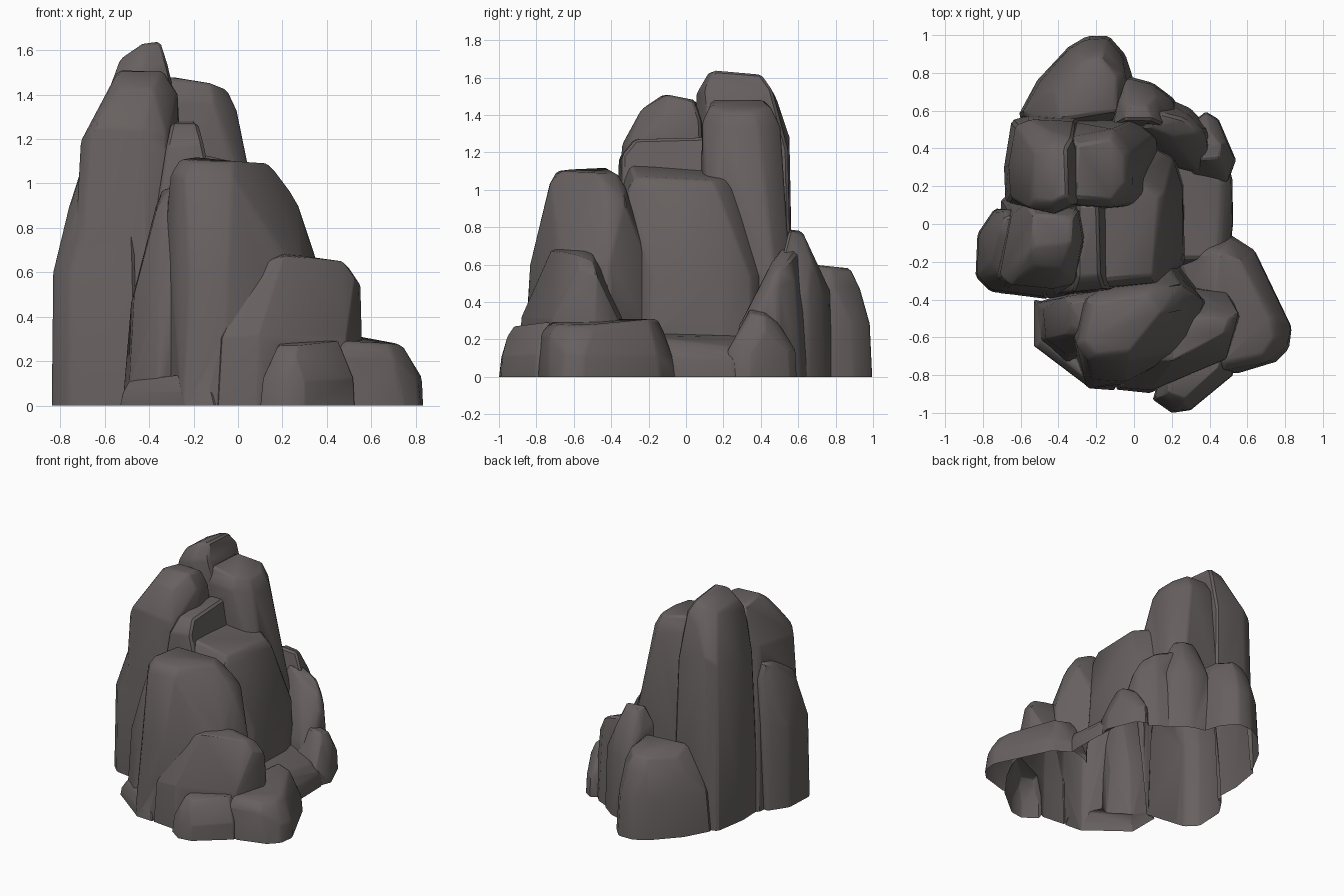
import bpy, bmesh, math, random
from mathutils import Vector

if "Cube" in bpy.data.objects:
    bpy.data.objects.remove(bpy.data.objects["Cube"])

random.seed(4)
stone = bpy.data.materials.new("dark_grey_stone")
stone.diffuse_color = (0.135, 0.118, 0.116, 1)
stone.use_nodes = True
stone.node_tree.nodes["Principled BSDF"].inputs["Base Color"].default_value = stone.diffuse_color
parts = bpy.data.collections.new("rock_parts")
bpy.context.scene.collection.children.link(parts)


def rock(name, base, top, grow=0.05, drop=0.09, waist=(0.5, 0.93), bevel=0.014):
    """Faceted boulder: hull of a ground outline, a waist, a wider shoulder and a crown."""
    pts = [Vector((x, y, z)) for x, y in base for z in (-0.1, 0.0)]
    crown = [Vector(p) for p in top]
    mid = sum(crown, Vector()) / len(crown)
    foot = sum((Vector((x, y, 0)) for x, y in base), Vector()) / len(base)
    for x, y in base:
        p = foot.lerp(Vector((x, y, 0)), waist[1] + random.uniform(-.02, .02))
        pts.append(p + Vector((0, 0, mid.z * (waist[0] + random.uniform(-.04, .04)))))
    for p in crown:
        out = Vector((p.x - mid.x, p.y - mid.y, 0)).normalized()
        pts += [p, p + out * grow * random.uniform(0.8, 1.2)
                - Vector((0, 0, drop * random.uniform(0.8, 1.3)))]
    bm = bmesh.new()
    for p in pts:
        bm.verts.new(p)
    bmesh.ops.convex_hull(bm, input=bm.verts[:])
    loose = [v for v in bm.verts if not v.link_faces]
    bmesh.ops.delete(bm, geom=loose, context='VERTS')
    bmesh.ops.dissolve_limit(bm, angle_limit=math.radians(6), verts=bm.verts[:], edges=bm.edges[:])
    sharp = [e for e in bm.edges if len(e.link_faces) == 2
             and e.calc_face_angle(0) > math.radians(20) and max(v.co.z for v in e.verts) > -0.05]
    bmesh.ops.bevel(bm, geom=sharp, offset=bevel, segments=1, affect='EDGES', clamp_overlap=True)
    bmesh.ops.recalc_face_normals(bm, faces=bm.faces[:])
    me = bpy.data.meshes.new(name)
    bm.to_mesh(me)
    bm.free()
    me.materials.append(stone)
    ob = bpy.data.objects.new(name, me)
    parts.objects.link(ob)
    return ob


# Tall towers at the back
first = rock("peak_tower", [(-.68, .1), (-.69, .3), (-.65, .55), (-.55, .58), (-.28, .57), (-.2, .1)],
             [(-.53, .13, 1.56), (-.53, .38, 1.55), (-.44, .42, 1.59), (-.36, .4, 1.62), (-.35, .15, 1.64), (-.43, .12, 1.63)],
             grow=.06, drop=.09, waist=(.78, .86))
rock("right_tower", [(-.4, .05), (-.4, .57), (.03, .58), (.14, .48), (.16, .1)],
     [(-.32, .14, 1.48), (-.3, .42, 1.48), (-.12, .45, 1.45), (-.05, .36, 1.42), (-.05, .22, 1.42), (-.12, .13, 1.45)],
     waist=(.4, .9))
# Front left tower with its shoulders
rock("left_tower", [(-.78, -.3), (-.72, -.37), (-.4, -.40), (-.25, -.36), (-.2, .14), (-.7, .14)],
     [(-.54, -.12, 1.51), (-.53, -.22, 1.44), (-.38, -.24, 1.43), (-.34, -.1, 1.51), (-.33, .04, 1.48), (-.53, .05, 1.48)],
     grow=.06, drop=.12, waist=(.84, .73))
rock("left_shoulder", [(-.84, -.28), (-.76, -.36), (-.45, -.4), (-.5, .08), (-.74, .08), (-.83, -.05)],
     [(-.76, -.2, .9), (-.7, -.27, .95), (-.5, -.3, 1.05), (-.55, .02, 1.1), (-.68, .04, 1.08), (-.71, -.02, 1.06)],
     grow=.04, drop=.12, waist=(.6, .96))
# Middle steps
rock("upper_step", [(-.45, -.4), (-.4, .2), (-.02, .2), (.0, -.37)],
     [(-.3, -.28, 1.27), (-.3, .1, 1.28), (-.19, .1, 1.28), (-.18, -.27, 1.27)], grow=.07, drop=.1, waist=(.5, .85))
rock("middle_step", [(-.3, -.35), (-.2, .42), (.1, .44), (.22, .37), (.27, .2), (.28, -.2), (.1, -.36)],
     [(-.2, -.3, 1.14), (-.2, .2, 1.1), (.0, .23, 1.07), (.13, .14, 1.05), (.1, -.27, 1.07)],
     grow=.05, drop=.06, waist=(.5, .91))
# Front buttress
rock("front_block", [(-.25, -.87), (-.05, -.87), (.3, -.68), (.41, -.4), (.2, -.17), (.0, -.2), (-.2, -.3), (-.38, -.5)],
     [(-.26, -.62, 1.11), (-.2, -.69, 1.1), (-.02, -.67, 1.1), (.14, -.47, 1.09), (.23, -.45, .97), (.2, -.36, .98),
      (.08, -.37, 1.09), (-.2, -.42, 1.12)],
     grow=.05, drop=.06, waist=(.55, .89))
rock("front_left_rib", [(-.52, -.42), (-.5, -.62), (-.36, -.74), (-.2, -.7), (-.2, -.3)],
     [(-.34, -.42, .97), (-.33, -.54, .95), (-.24, -.58, 1.0), (-.22, -.4, 1.0)], waist=(.5, .75))
rock("front_left_foot", [(-.53, -.4), (-.53, -.65), (-.35, -.77), (-.24, -.87), (-.1, -.88), (-.1, -.5)],
     [(-.49, -.45, .11), (-.49, -.62, .11), (-.25, -.82, .14), (-.16, -.82, .11), (-.15, -.5, .13)], grow=.02, drop=.05, bevel=.008)
# Right hand steps in front
rock("right_step", [(-.1, -.88), (.08, -.9), (.5, -.72), (.57, -.5), (.5, -.35), (.15, -.3)],
     [(.08, -.72, .63), (.21, -.72, .68), (.47, -.58, .65), (.5, -.5, .62), (.4, -.49, .64), (.18, -.52, .69)],
     grow=.05, drop=.09, waist=(.5, .93))
rock("low_front_rock", [(.1, -.93), (.2, -1.0), (.3, -.99), (.53, -.8), (.5, -.5), (.15, -.6)],
     [(.18, -.89, .27), (.27, -.92, .27), (.45, -.76, .29), (.45, -.6, .29), (.2, -.65, .3)], grow=.035, drop=.06, waist=(.4, .95))
rock("low_right_rock", [(.4, -.78), (.55, -.79), (.74, -.74), (.82, -.66), (.84, -.55), (.72, -.3), (.64, -.14), (.5, -.05), (.2, -.15)],
     [(.48, -.73, .29), (.68, -.69, .28), (.74, -.6, .27), (.72, -.5, .28), (.57, -.2, .31), (.45, -.15, .31), (.4, -.5, .31)],
     grow=.04, drop=.06, waist=(.4, .95))
rock("low_right_ledge", [(.1, -.25), (.5, -.25), (.53, .0), (.52, .25), (.4, .5), (.1, .5)],
     [(.2, -.18, .24), (.45, -.18, .21), (.46, .2, .17), (.35, .42, .15), (.15, .4, .23)], grow=.03, drop=.06)
rock("small_right_rock", [(.28, .22), (.5, .21), (.54, .34), (.45, .56), (.38, .6), (.25, .5)],
     [(.36, .34, .36), (.45, .35, .34), (.46, .42, .33), (.4, .5, .28), (.32, .42, .36)], grow=.04, drop=.08, waist=(.4, .92))
# Rocks at the back
rock("rear_right_lobe", [(.0, .32), (.36, .24), (.42, .32), (.41, .5), (.3, .62), (.1, .7), (-.1, .6)],
     [(.06, .52, .7), (.1, .6, .68), (.26, .56, .63), (.33, .5, .58), (.34, .46, .55), (.2, .46, .62)],
     grow=.04, drop=.09, waist=(.4, .84))
rock("rear_right_rock", [(-.15, .5), (.1, .45), (.24, .58), (.22, .66), (.1, .75), (-.05, .79)],
     [(-.05, .55, .79), (-.03, .62, .78), (.07, .63, .76), (.1, .55, .78)], grow=.06, drop=.12, waist=(.55, .9))
rock("rear_rock", [(-.62, .57), (-.52, .76), (-.35, .94), (-.25, 1.0), (-.13, 1.0), (-.04, .9), (.0, .78), (.05, .5), (-.5, .45)],
     [(-.42, .7, .55), (-.28, .86, .57), (-.18, .88, .58), (-.09, .78, .58), (-.1, .6, .61), (-.4, .55, .6)],
     grow=.05, drop=.08, waist=(.5, .91))

# Fuse everything into one hollow shell
outcrop = bpy.data.objects.new("rock_outcrop", first.data.copy())
bpy.context.scene.collection.objects.link(outcrop)
parts.objects.unlink(first)
mod = outcrop.modifiers.new("fuse", 'BOOLEAN')
mod.operation, mod.operand_type, mod.solver = 'UNION', 'COLLECTION', 'EXACT'
mod.collection = parts
deps = bpy.context.evaluated_depsgraph_get()
fused = bpy.data.meshes.new_from_object(outcrop.evaluated_get(deps))
outcrop.modifiers.clear()
outcrop.data = fused
for ob in list(parts.objects) + [first]:
    bpy.data.objects.remove(ob)
bpy.data.collections.remove(parts)

# Trim at the ground, leaving the underside open
bm = bmesh.new()
bm.from_mesh(fused)
bmesh.ops.bisect_plane(bm, geom=bm.verts[:] + bm.edges[:] + bm.faces[:], dist=1e-5,
                       plane_co=(0, 0, 0), plane_no=(0, 0, -1), clear_outer=True)
for f in bm.faces:
    f.material_index = 0
bm.to_mesh(fused)
bm.free()
fused.materials.clear()
fused.materials.append(stone)
bpy.context.view_layer.objects.active = outcrop
outcrop.select_set(True)
bpy.ops.object.shade_smooth_by_angle(angle=math.radians(28))
